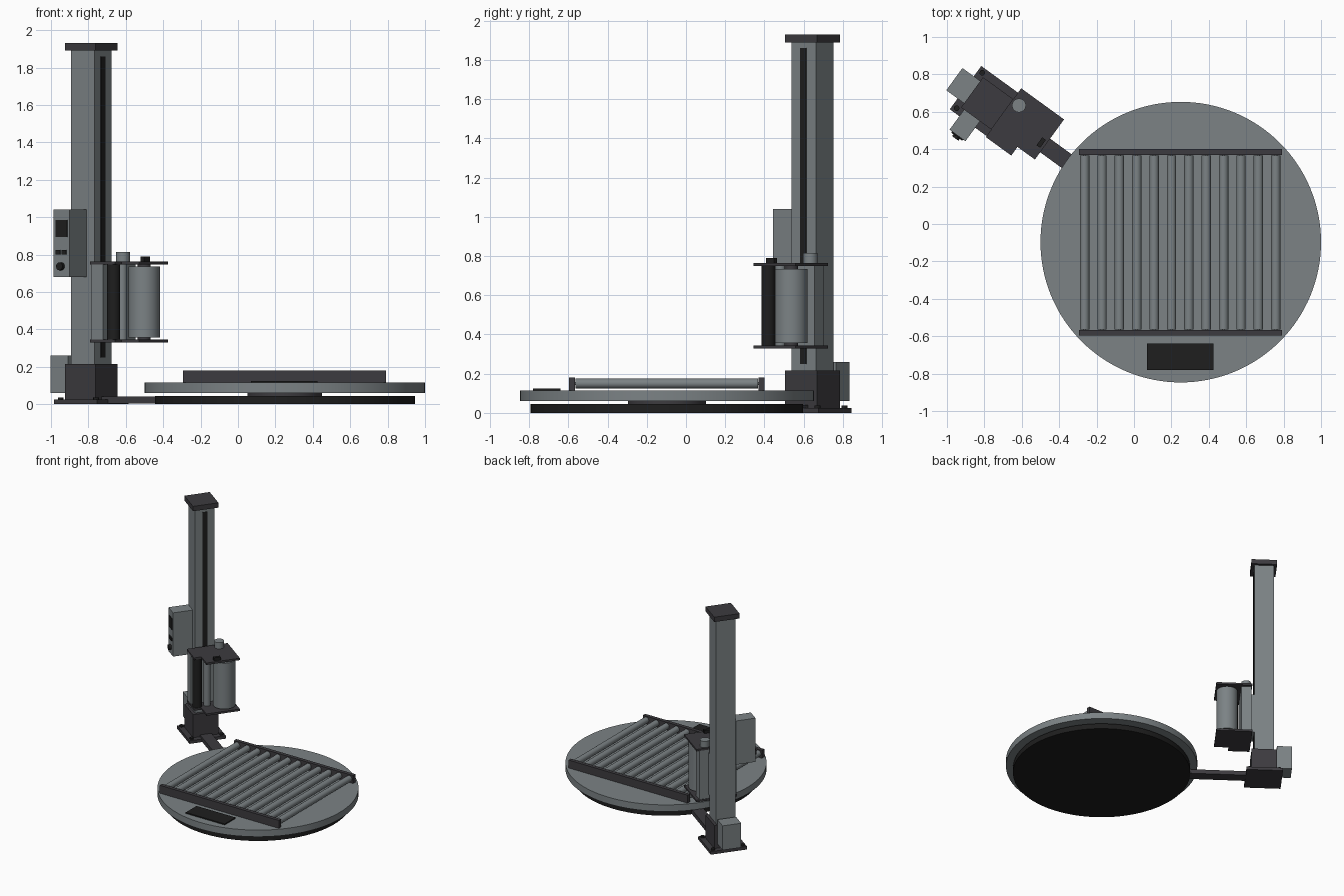
import bpy, bmesh, math
from mathutils import Matrix, Vector

if "Cube" in bpy.data.objects:
    bpy.data.objects.remove(bpy.data.objects["Cube"])


def material(name, rgb):
    m = bpy.data.materials.new(name)
    m.diffuse_color = (*rgb, 1)
    m.use_nodes = True
    m.node_tree.nodes["Principled BSDF"].inputs["Base Color"].default_value = m.diffuse_color
    return m


GREY = material("steel grey", (0.20, 0.225, 0.235))
DARK = material("dark charcoal", (0.046, 0.044, 0.050))
BLACK = material("black", (0.013, 0.013, 0.013))

# The mast frame: local +x points from the mast towards the turntable
MAST = Matrix.Translation((-0.785, 0.645, 0)) @ Matrix.Rotation(math.radians(-36), 4, 'Z')
WORLD = Matrix.Identity(4)


def finish(name, bm, mat, frame, smooth=False):
    mesh = bpy.data.meshes.new(name)
    bm.to_mesh(mesh)
    bm.free()
    mesh.materials.append(mat)
    if smooth:
        mesh.polygons.foreach_set("use_smooth", [True] * len(mesh.polygons))
        mesh.set_sharp_from_angle(angle=math.radians(35))
    ob = bpy.data.objects.new(name, mesh)
    ob.matrix_world = frame
    bpy.context.collection.objects.link(ob)
    return ob


def box(name, mat, x, y, z, frame=MAST):
    """Box from (min, max) ranges on each axis."""
    bm = bmesh.new()
    bmesh.ops.create_cube(bm, size=1)
    for v in bm.verts:
        v.co = Vector([r[0] + (c + 0.5) * (r[1] - r[0]) for c, r in zip(v.co, (x, y, z))])
    return finish(name, bm, mat, frame)


def cyl(name, mat, r, start, end, frame=MAST, sides=32):
    """Cylinder between two points."""
    a, b = Vector(start), Vector(end)
    bm = bmesh.new()
    rot = Vector((0, 0, 1)).rotation_difference(b - a).to_matrix().to_4x4()
    bmesh.ops.create_cone(bm, cap_ends=True, segments=sides, radius1=r, radius2=r,
                          depth=(b - a).length, matrix=Matrix.Translation((a + b) / 2) @ rot)
    return finish(name, bm, mat, frame, True)


# Turntable
CX, CY = 0.25, -0.097
cyl("floor_base", BLACK, 0.695, (CX, CY, 0), (CX, CY, 0.045), WORLD, 96)
cyl("turntable_hub", DARK, 0.20, (CX, CY, 0.045), (CX, CY, 0.06), WORLD, 48)
cyl("turntable", GREY, 0.75, (CX, CY, 0.06), (CX, CY, 0.115), WORLD, 128)
box("step_pad", BLACK, (0.07, 0.425), (-0.78, -0.64), (0.115, 0.124), WORLD)

# Roller conveyor on the turntable
for side, y in (("back", (0.37, 0.40)), ("front", (-0.597, -0.567))):
    box(f"{side}_conveyor_rail", DARK, (-0.295, 0.79), y, (0.115, 0.18), WORLD)
for i in range(12):
    x = -0.264 + i * 0.0929
    cyl(f"conveyor_roller_{i + 1}", GREY, 0.025, (x, -0.563, 0.15), (x, 0.366, 0.15), WORLD, 24)
    cyl(f"roller_axle_{i + 1}", GREY, 0.008, (x, -0.58, 0.15), (x, 0.385, 0.15), WORLD, 12)

# Mast foot, link arm and drive box
box("foot_plate", DARK, (-0.143, 0.143), (-0.143, 0.143), (0, 0.025))
for u in (-0.117, 0.117):
    for v in (-0.117, 0.117):
        cyl("foot_bolt", BLACK, 0.015, (u, v, 0.025), (u, v, 0.037), sides=12)
box("link_arm", DARK, (0.10, 0.62), (-0.045, 0.045), (0.004, 0.04))
box("mast_foot", DARK, (-0.10, 0.10), (-0.10, 0.10), (0.025, 0.215))
box("drive_box", GREY, (-0.218, -0.10), (-0.072, 0.075), (0.06, 0.26))

# Mast
box("mast", GREY, (-0.077, 0.077), (-0.077, 0.077), (0.215, 1.89))
box("mast_slot", BLACK, (0.077, 0.080), (-0.019, 0.019), (0.25, 1.86))
box("mast_cap", DARK, (-0.10, 0.10), (-0.10, 0.10), (1.89, 1.93))

# Control box with screen, buttons and stop knob
box("control_box", GREY, (-0.08, 0.025), (-0.232, -0.077), (0.68, 1.04))
box("control_screen", BLACK, (-0.064, 0.012), (-0.237, -0.232), (0.893, 0.985))
for u in (-0.048, -0.008):
    box("control_button", BLACK, (u - 0.015, u + 0.015), (-0.240, -0.232), (0.80, 0.825))
cyl("stop_knob", BLACK, 0.021, (-0.028, -0.232, 0.737), (-0.028, -0.252, 0.737), sides=24)

# Film carriage: trolley, housing and end plates
box("trolley", GREY, (0.077, 0.105), (-0.075, 0.075), (0.38, 0.72))
box("carriage_housing", GREY, (0.105, 0.185), (-0.147, 0.147), (0.345, 0.748))
for level, z in (("bottom", (0.329, 0.345)), ("top", (0.748, 0.764))):
    box(f"{level}_film_plate", DARK, (0.10, 0.383), (-0.093, 0.172), z)
    box(f"{level}_roller_plate", DARK, (0.10, 0.268), (-0.150, -0.093), z)

# Film roll and guide rollers
cyl("film_roll", GREY, 0.084, (0.293, 0.079, 0.357), (0.293, 0.079, 0.735), sides=48)
cyl("film_core", DARK, 0.035, (0.293, 0.079, 0.345), (0.293, 0.079, 0.748), sides=24)
cyl("rubber_roller", BLACK, 0.035, (0.23, -0.112, 0.345), (0.23, -0.112, 0.748))
cyl("steel_roller", GREY, 0.027, (0.23, -0.035, 0.345), (0.23, -0.035, 0.748))

# Motor cap and sensor on top of the carriage
cyl("carriage_motor_cap", GREY, 0.037, (0.144, 0.091, 0.764), (0.144, 0.091, 0.815))
box("film_sensor", BLACK, (0.345, 0.369), (-0.026, 0.026), (0.764, 0.79))
